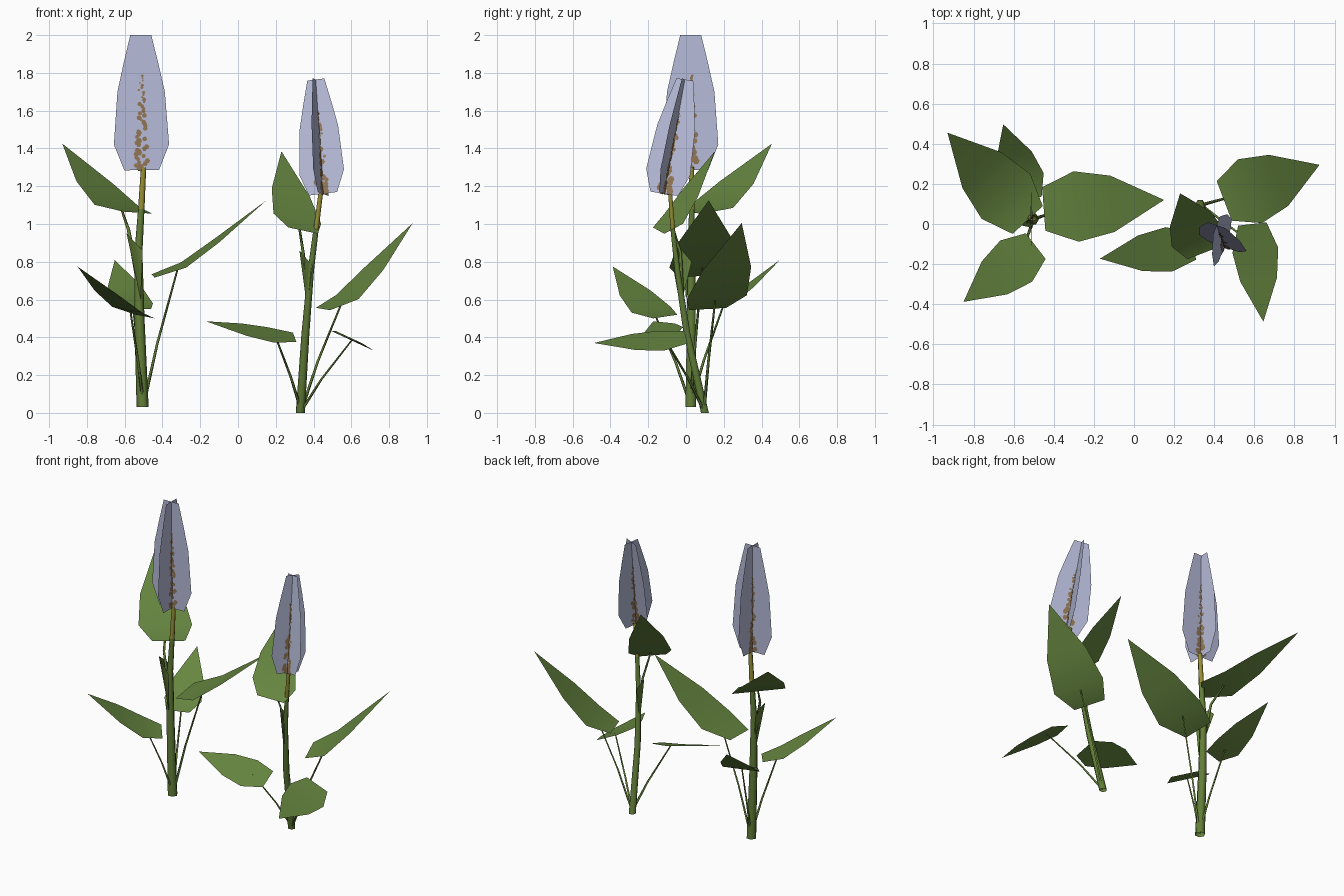
import bpy, math, random
from mathutils import Vector as V

if "Cube" in bpy.data.objects:
    bpy.data.objects.remove(bpy.data.objects["Cube"])

random.seed(4)


def material(name, rgb):
    m = bpy.data.materials.new(name)
    lin = [((c / 255 + 0.055) / 1.055) ** 2.4 for c in rgb]
    m.diffuse_color = (*lin, 1)
    m.use_nodes = True
    m.node_tree.nodes["Principled BSDF"].inputs["Base Color"].default_value = m.diffuse_color
    return m


LEAF = material("leaf green", (102, 134, 64))
STEM = material("stem green", (98, 126, 56))
OLIVE = material("yellow olive", (152, 144, 54))
PETAL = material("pale lavender", (182, 187, 216))
BROWN = material("seed brown", (146, 118, 84))


def add_mesh(name, verts, faces, mats, rule=None, smooth=True):
    me = bpy.data.meshes.new(name)
    me.from_pydata([tuple(v) for v in verts], [], faces)
    for m in mats:
        me.materials.append(m)
    for p in me.polygons:
        p.use_smooth = smooth
        if rule:
            p.material_index = rule(p)
    ob = bpy.data.objects.new(name, me)
    bpy.context.collection.objects.link(ob)
    return ob


def tube(name, path, radii, sides, mats, rule=None):
    """Tapering round stem made of horizontal rings along a path."""
    verts, faces = [], []
    for p, r in zip(path, radii):
        for k in range(sides):
            a = math.tau * k / sides
            verts.append(V(p) + V((r * math.cos(a), r * math.sin(a), 0)))
    for i in range(len(path) - 1):
        for k in range(sides):
            a, b = i * sides + k, i * sides + (k + 1) % sides
            faces.append((a, b, b + sides, a + sides))
    return add_mesh(name, verts, faces, mats, rule)


def leaf(name, base, tip, half, sag=0.06, roll=0.0):
    """Pointed blade that sags below its chord; returns the stalk joint."""
    base, tip = V(base), V(tip)
    d = tip - base
    side = V((-d.y, d.x, 0)).normalized() + V((0, 0, roll))
    verts = []
    for t, w, s in ((0, 0.62, 0), (0.27, 1, 1), (0.57, 0.8, 0.75)):
        c = base + d * t - V((0, 0, sag * s))
        verts += [c - side * half * w, c + side * half * w]
    verts.append(tip)
    add_mesh(name, verts, [(0, 2, 3, 1), (2, 4, 5, 3), (4, 6, 5)], [LEAF])
    return base + d * 0.22 - V((0, 0, sag * 0.9))


def stalk(name, root, joint):
    """Thin bent stalk from the plant foot to a leaf."""
    root = V(root)
    d = joint - root
    mid = root + V((d.x * 0.4, d.y * 0.4, d.z * 0.45))
    tube(name, [root, mid, joint], [0.009, 0.007, 0.005], 4, [STEM])


def flower(name, bottom, top, half, turn):
    """Two crossed petal plates with brown specks along the axis."""
    bottom, top = V(bottom), V(top)
    axis = top - bottom
    up = axis.normalized()
    profile = [(0, 0.63), (0.19, 1), (0.58, 0.86), (0.8, 0.62), (1, 0.38)]
    verts, faces, sv, sf = [], [], [], []
    for q in range(2):
        a = math.radians(turn + 90 * q)
        out = V((math.cos(a), math.sin(a), 0))
        out = (out - up * out.dot(up)).normalized()
        normal = out.cross(up).normalized()
        n = len(verts)
        for t, w in profile:
            c = bottom + axis * t
            verts += [c - out * half * w, c + out * half * w]
        for i in range(len(profile) - 1):
            j = n + i * 2
            faces.append((j, j + 1, j + 3, j + 2))
        # specks, denser and wider near the bottom
        for s in (-1, 1):
            for k in range(46):
                t = 0.02 + 0.68 * (k / 45) ** 1.2
                spread = 0.034 * (1 - t)
                c = bottom + axis * t + normal * 0.004 * s
                c += out * random.uniform(-spread, spread)
                r = random.uniform(0.5, 1) * 0.019 * (1.15 - t)
                m = len(sv)
                for h in range(6):
                    b = math.tau * h / 6 * -s
                    sv.append(c + out * r * math.cos(b) + up * r * math.sin(b))
                sf.append(tuple(range(m, m + 6)))
    add_mesh(name + "_petals", verts, faces, [PETAL])
    add_mesh(name + "_specks", sv, sf, [BROWN], smooth=False)


def sheath(name, foot, mid, left, right):
    """Small folded blade hugging the stem."""
    add_mesh(name, [foot, left, mid, right], [(0, 2, 1), (0, 3, 2)], [STEM])


# main stems: yellowish towards the flower
yellow_top = lambda p: 1 if p.center.z > 1.0 else 0
tube("tall_stem", [(-0.505, 0.025, 0.03), (-0.522, 0.028, 0.5), (-0.527, 0.03, 0.85),
                   (-0.512, 0.03, 1.08), (-0.5, 0.03, 1.3)],
     [0.032, 0.027, 0.021, 0.017, 0.014], 6, [STEM, OLIVE], yellow_top)
tube("short_stem", [(0.33, 0.1, 0), (0.357, 0.005, 0.42), (0.385, -0.045, 0.75),
                    (0.413, -0.07, 0.97), (0.44, -0.085, 1.18)],
     [0.024, 0.021, 0.017, 0.014, 0.012], 6, [STEM, OLIVE], yellow_top)

# flowers
flower("tall_flower", (-0.51, 0.025, 1.285), (-0.515, 0.025, 2.0), 0.146, 0)
flower("short_flower", (0.45, -0.115, 1.16), (0.412, -0.006, 1.765), 0.126, -20)

# lower leaves with stalks: name, base, tip, half width, sag, roll
tall_leaves = [
    ("tall_leaf_right", (-0.45, 0.075, 0.725), (0.15, 0.12, 1.125), 0.176, 0.05, 0.08),
    ("tall_leaf_front", (-0.49, -0.11, 0.51), (-0.85, -0.388, 0.775), 0.13, 0.035, -0.12),
    ("tall_leaf_back", (-0.53, 0.115, 0.55), (-0.652, 0.497, 0.81), 0.118, 0.04, 0),
]
short_leaves = [
    ("short_leaf_right", (0.45, 0.115, 0.55), (0.925, 0.295, 1.005), 0.17, 0.06, 0.06),
    ("short_leaf_left", (0.3, -0.11, 0.4), (-0.17, -0.173, 0.485), 0.112, 0.01, -0.36),
    ("short_leaf_front", (0.59, 0.0, 0.4), (0.645, -0.487, 0.37), 0.115, 0.01, -0.46),
]
for root, group in (((-0.5, 0.025, 0.04), tall_leaves), ((0.335, 0.095, 0.01), short_leaves)):
    for args in group:
        stalk(args[0] + "_stalk", root, leaf(*args))

# upper leaves grow from the stem out of a small sheath
j = leaf("tall_leaf_upper", (-0.53, 0.02, 1.06), (-0.93, 0.455, 1.425), 0.165, 0.065, 0.05)
tube("tall_upper_stalk", [(-0.52, 0.028, 0.65), (-0.58, 0.04, 0.97), j],
     [0.014, 0.009, 0.006], 4, [STEM])
sheath("tall_sheath", (-0.515, 0.0, 0.6), (-0.59, 0.0, 0.95), (-0.505, -0.02, 0.86), (-0.57, 0.08, 0.88))

j = leaf("short_leaf_upper", (0.345, -0.145, 0.965), (0.23, 0.153, 1.385), 0.135, 0.05, 0.2)
tube("short_upper_stalk", [(0.37, -0.02, 0.6), (0.345, -0.03, 0.85), j],
     [0.012, 0.008, 0.006], 4, [STEM])
sheath("short_sheath", (0.365, -0.03, 0.56), (0.325, -0.02, 0.86), (0.395, -0.07, 0.78), (0.35, 0.03, 0.8))
